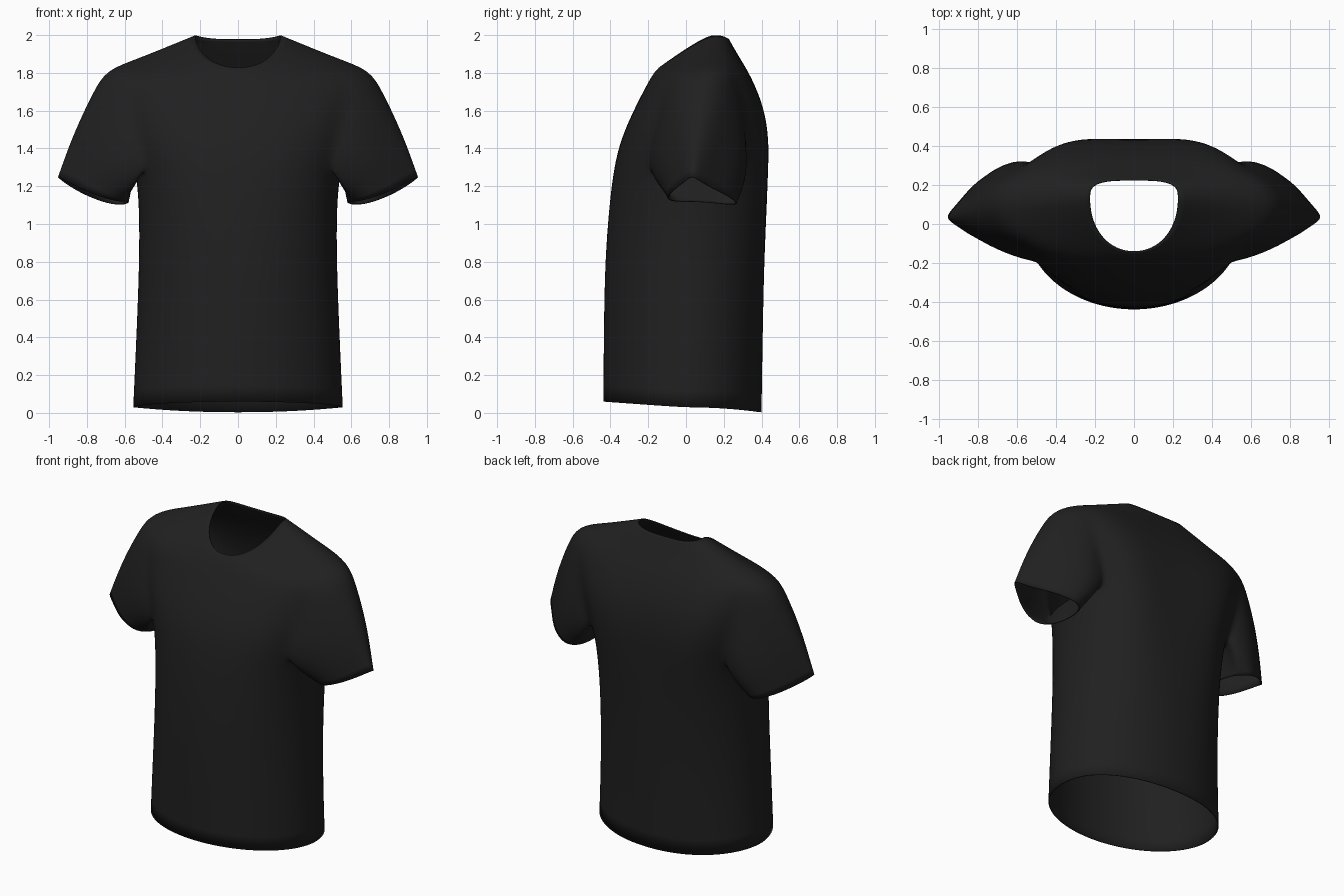
import bpy, bmesh, math
from mathutils import Vector

if "Cube" in bpy.data.objects:
    bpy.data.objects.remove(bpy.data.objects["Cube"])

N = 32          # columns around the body
K = 3           # armhole half-width in columns
LO, HI = 4, 7   # armhole bottom and top levels

# Body levels: half-width, (y,z) at front, (y,z) at side, (y,z) at back,
# front and back roundness, shoulder-blade bulge
LEVELS = [
    (.558, (-.440, .060), (.00, .030), (.402, .003), 1.0, .95, .00),
    (.541, (-.438, .400), (.00, .400), (.408, .400), 1.0, .95, .00),
    (.525, (-.432, .800), (.02, .800), (.415, .800), .97, .92, .02),
    (.525, (-.408, 1.10), (.04, 1.10), (.428, 1.10), .90, .88, .04),
    (.545, (-.385, 1.29), (.06, 1.29), (.434, 1.30), .84, .85, .06),
    (.605, (-.348, 1.45), (.08, 1.46), (.436, 1.45), .84, .85, .06),
    (.660, (-.270, 1.62), (.09, 1.64), (.412, 1.62), .88, .85, .05),
    (.705, (-.212, 1.73), (.10, 1.815), (.345, 1.78), .95, .85, .02),
    (.545, (-.187, 1.775), (.11, 1.872), (.297, 1.86), 1.0, .78, .00),
    (.370, (-.165, 1.807), (.12, 1.942), (.255, 1.93), 1.0, .68, .00),
    (.228, (-.145, 1.827), (.13, 2.00), (.228, 1.978), .95, .60, .00),
]


def body_point(level, col):
    w, front, side, back, ef, eb, bulge = level
    t = 2 * math.pi * col / N
    c, s = math.cos(t), math.sin(t)
    if s >= 0:                                   # front half
        x = w * math.copysign(abs(c) ** ef, c)
        y = side[0] + (front[0] - side[0]) * s ** ef
        z = side[1] + (front[1] - side[1]) * s ** 1.1
    else:                                        # back half
        s = -s
        x = w * math.copysign(abs(c) ** eb, c)
        y = side[0] + (back[0] - side[0]) * s ** eb
        y += bulge * s * s * (2 * s * c) ** 2
        z = side[1] + (back[1] - side[1]) * s ** 2
    return Vector((x, y, z))


bm = bmesh.new()

# Body: rings from hem to neckline, leaving an armhole on each side
rings = [[bm.verts.new(body_point(lv, i)) for i in range(N)] for lv in LEVELS]
for l in range(len(LEVELS) - 1):
    for i in range(N):
        from_side = min((i + .5) % (N / 2), N / 2 - (i + .5) % (N / 2))
        if LO <= l < HI and from_side < K:
            continue
        j = (i + 1) % N
        bm.faces.new((rings[l][i], rings[l][j], rings[l + 1][j], rings[l + 1][i]))

# Armhole border as (level, column) pairs
border = [(HI, c) for c in range(-K, K)] + [(l, K) for l in range(HI, LO, -1)]
border += [(LO, c) for c in range(K, -K, -1)] + [(l, -K) for l in range(LO, HI)]

# Sleeves: loft from each armhole to a drooping teardrop cuff, pointed outside
for sx in (1, -1):
    prev = [rings[l][(c if sx > 0 else N // 2 - c) % N] for l, c in border]
    base = [v.co.copy() for v in prev]
    for f in (.2, .45, .72, 1):
        ring = []
        for (l, c), a in zip(border, base):
            th = math.atan2(c / K, (l - (LO + HI) / 2) / ((HI - LO) / 2))
            co, si = math.cos(th), math.sin(th)
            out = max(co, 0)
            cuff = Vector((sx * (.74 + .19 * co + .027 * co * co),
                           .09 - .055 * out - .208 * si * (1 - .7 * out),
                           1.133 + .068 * co + .05 * co * co + .012 * si))
            p = a.lerp(cuff, f)
            puff = 4 * f * (1 - f)
            p.x += sx * .016 * puff * out
            p.y -= .035 * puff * si
            p.z += .008 * puff * out
            ring.append(bm.verts.new(p))
        n = len(ring)
        for i in range(n):
            j = (i + 1) % n
            bm.faces.new((prev[i], prev[j], ring[j], ring[i]))
        prev = ring

bmesh.ops.delete(bm, geom=[v for v in bm.verts if not v.link_faces], context='VERTS')
bmesh.ops.recalc_face_normals(bm, faces=bm.faces[:])
for f in bm.faces:
    f.smooth = True

mesh = bpy.data.meshes.new("shirt")
bm.to_mesh(mesh)
bm.free()
shirt = bpy.data.objects.new("shirt", mesh)
bpy.context.collection.objects.link(shirt)

# Black cotton
mat = bpy.data.materials.new("black cotton")
mat.diffuse_color = (.0145, .0145, .0145, 1)
mat.use_nodes = True
mat.node_tree.nodes["Principled BSDF"].inputs["Base Color"].default_value = mat.diffuse_color
mesh.materials.append(mat)

# Smooth cloth with a thin edge
sub = shirt.modifiers.new("smooth", 'SUBSURF')
sub.levels = sub.render_levels = 2
thick = shirt.modifiers.new("cloth thickness", 'SOLIDIFY')
thick.thickness = .006
thick.offset = -1
